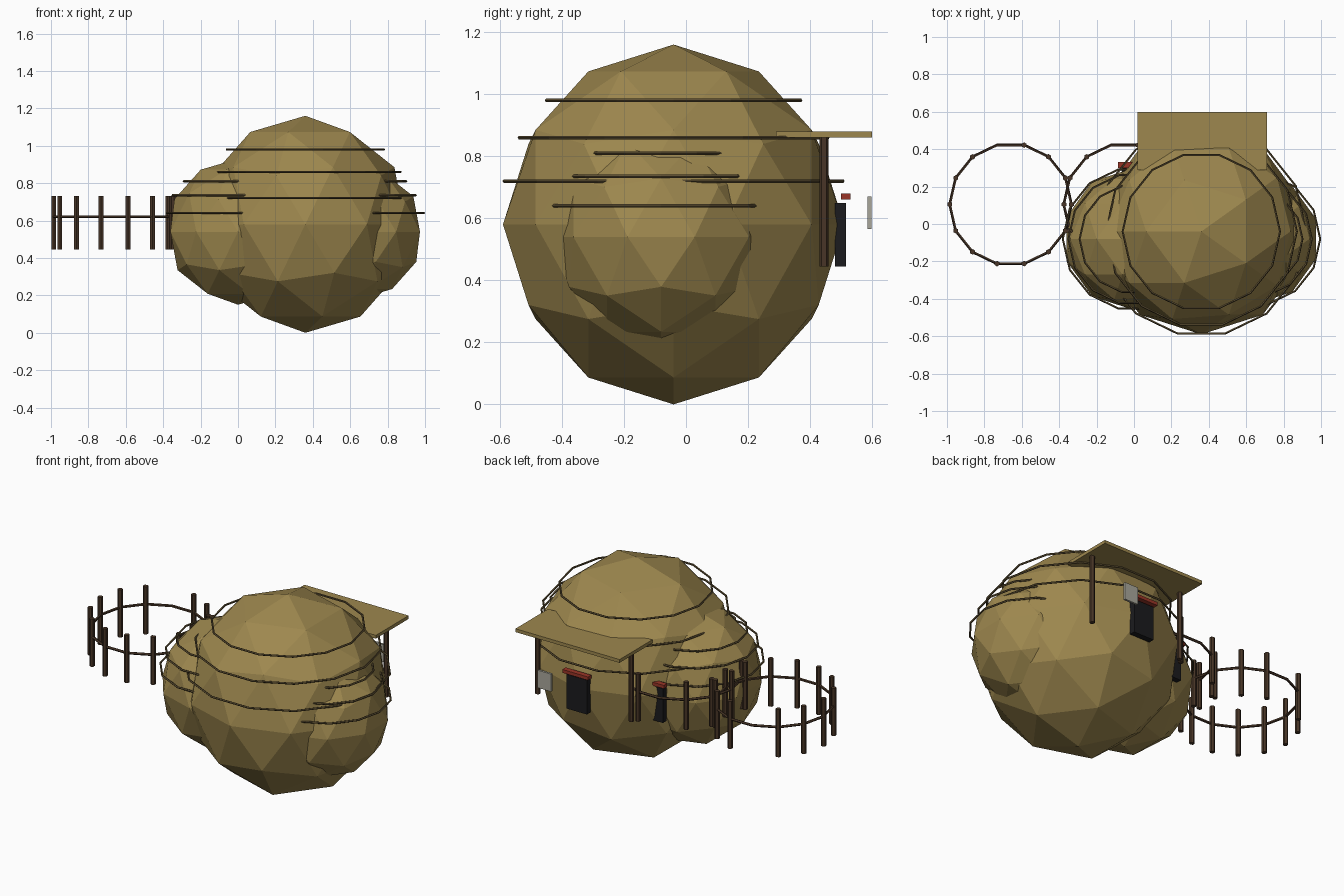
import bpy
from math import radians, cos, sin, tau

cube = bpy.data.objects.get("Cube")
if cube:
    bpy.data.objects.remove(cube)


def material(name, rgb):
    m = bpy.data.materials.new(name)
    m.use_nodes = True
    m.diffuse_color = (*rgb, 1)
    bsdf = m.node_tree.nodes["Principled BSDF"]
    bsdf.inputs["Base Color"].default_value = (*rgb, 1)
    bsdf.inputs["Roughness"].default_value = 0.9
    return m


THATCH = material("straw", (0.34, 0.245, 0.077))
ROPE = material("rope", (0.11, 0.078, 0.032))
WOOD = material("dark wood", (0.065, 0.036, 0.02))
DARK = material("door black", (0.011, 0.011, 0.013))
RED = material("red lintel", (0.32, 0.035, 0.02))
PALE = material("pale board", (0.4, 0.39, 0.33))


def finish(name, mat):
    ob = bpy.context.object
    ob.name = name
    ob.data.materials.append(mat)
    return ob


def box(name, mat, x, y, z):
    """Box from (low, high) pairs on each axis."""
    spans = (x, y, z)
    bpy.ops.mesh.primitive_cube_add(size=1, location=[(a + b) / 2 for a, b in spans])
    ob = finish(name, mat)
    ob.scale = [b - a for a, b in spans]


def post(name, x, y, low, high):
    bpy.ops.mesh.primitive_cylinder_add(
        vertices=6, radius=0.015, depth=high - low, location=(x, y, (low + high) / 2))
    finish(name, WOOD)


def ring(name, mat, x, y, z, radius, thick):
    bpy.ops.mesh.primitive_torus_add(
        major_segments=14, minor_segments=5, major_radius=radius,
        minor_radius=thick, location=(x, y, z))
    finish(name, mat)


def dome(name, centre, size, ropes):
    """Faceted straw dome with ropes given as (height, radius)."""
    bpy.ops.mesh.primitive_ico_sphere_add(
        subdivisions=2, radius=1, location=centre, rotation=(0, 0, radians(180)))
    finish(name, THATCH).scale = size
    for z, radius in ropes:
        ring(name + "_rope", ROPE, centre[0], centre[1], z, radius, 0.006)


def doorway(name, x, y, z):
    """Dark door with a red lintel; y is the back of the door, z its foot."""
    box(name + "_door", DARK, (x - 0.068, x + 0.068), (y, y + 0.035), (z, z + 0.205))
    box(name + "_lintel", RED, (x - 0.085, x + 0.085), (y + 0.018, y + 0.05), (z + 0.215, z + 0.235))


def fence(name, x, y, radius=0.325, count=14, gate=4):
    """Round pen with one post left out as the gate."""
    ring(name + "_rail", WOOD, x, y, 0.62, radius, 0.008)
    for i in range(count):
        if i != gate:
            a = tau * i / count
            post(name + "_post", x + radius * cos(a), y + radius * sin(a), 0.445, 0.73)


# Domes and their ropes
dome("main_dome", (0.36, -0.04, 0.58), (0.56, 0.55, 0.58),
     ((0.98, 0.42), (0.86, 0.51), (0.72, 0.56)))
dome("small_dome", (0, -0.08, 0.54), (0.38, 0.38, 0.39),
     ((0.81, 0.29), (0.735, 0.35), (0.64, 0.38)))
dome("side_dome", (0.64, -0.08, 0.54), (0.35, 0.35, 0.36),
     ((0.81, 0.26), (0.735, 0.31), (0.64, 0.355)))

# Porch
box("porch_roof", THATCH, (0.02, 0.71), (0.29, 0.6), (0.86, 0.88))
for px in (0.05, 0.67):
    post("porch_post", px, 0.445, 0.445, 0.86)

# Entrances and hanging board
doorway("main", 0.363, 0.481, 0.445)
doorway("small", 0, 0.281, 0.415)
box("hanging_board", PALE, (0.475, 0.565), (0.585, 0.598), (0.565, 0.67))

# Pens
fence("outer_pen", -0.66, 0.105)
fence("inner_pen", -0.05, 0.105)
